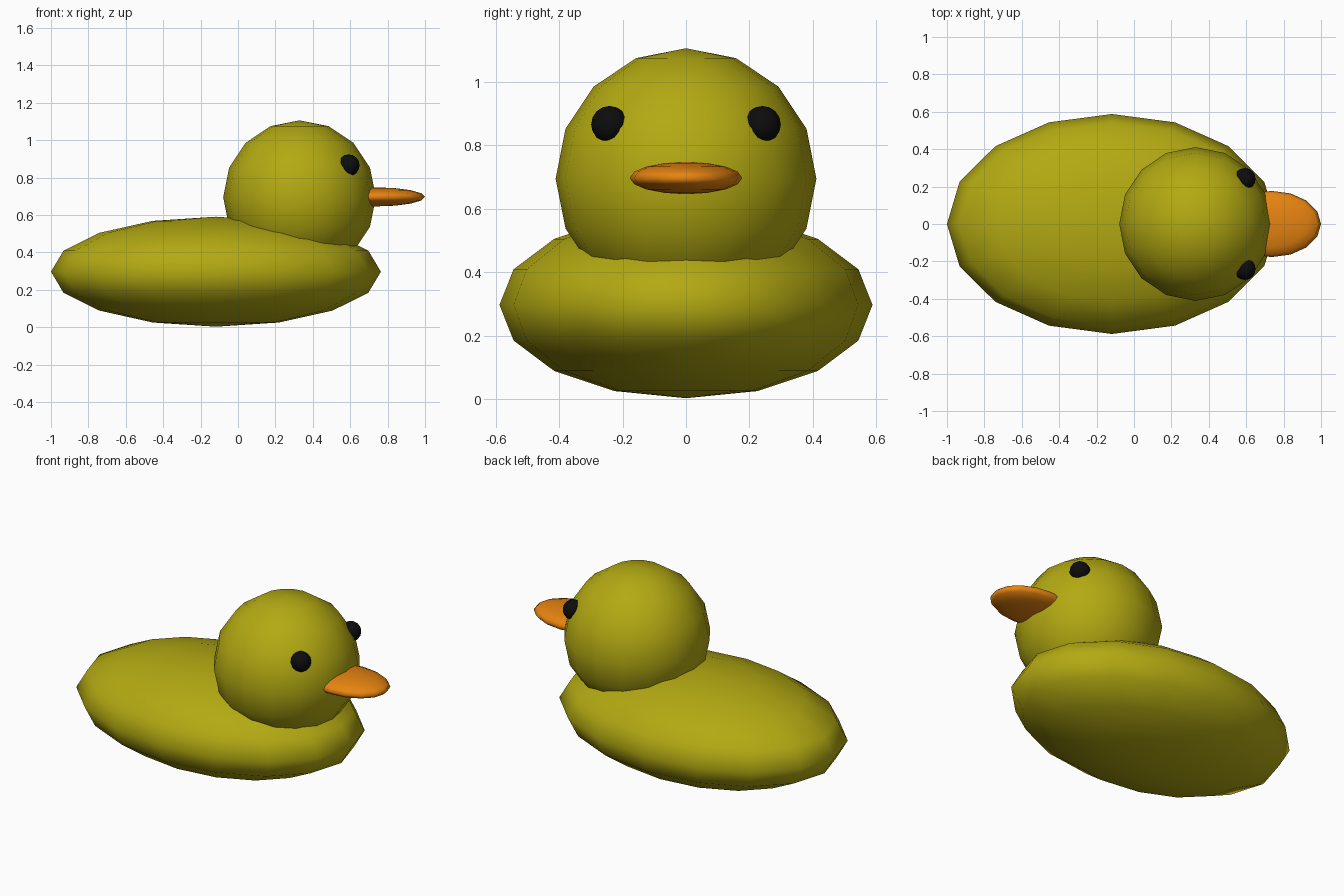
import bpy

if "Cube" in bpy.data.objects:
    bpy.data.objects.remove(bpy.data.objects["Cube"])


def material(name, color):
    m = bpy.data.materials.new(name)
    m.diffuse_color = (*color, 1.0)
    m.use_nodes = True
    m.node_tree.nodes["Principled BSDF"].inputs["Base Color"].default_value = m.diffuse_color
    return m


def ellipsoid(name, center, radii, mat):
    bpy.ops.mesh.primitive_uv_sphere_add(segments=16, ring_count=8, radius=1, location=center)
    ob = bpy.context.object
    ob.name = name
    ob.scale = radii
    bpy.ops.object.transform_apply(location=False, rotation=False, scale=True)
    bpy.ops.object.shade_smooth()
    ob.data.materials.append(mat)
    return ob


yellow = material("yellow", (0.45, 0.40, 0.006))
orange = material("orange", (0.80, 0.23, 0.005))
black = material("black", (0.004, 0.004, 0.004))

# Flattened body and round head
ellipsoid("body", (-0.118, 0, 0.297), (0.882, 0.588, 0.294), yellow)
ellipsoid("head", (0.329, 0, 0.695), (0.408, 0.411, 0.411), yellow)

# Flat beak, half sunk into the head
ellipsoid("beak", (0.735, 0, 0.697), (0.265, 0.177, 0.051), orange)

# Eyes, one on each side
for side, y in (("left", 0.241), ("right", -0.241)):
    ellipsoid("eye_" + side, (0.592, y, 0.866), (0.058, 0.058, 0.058), black)
